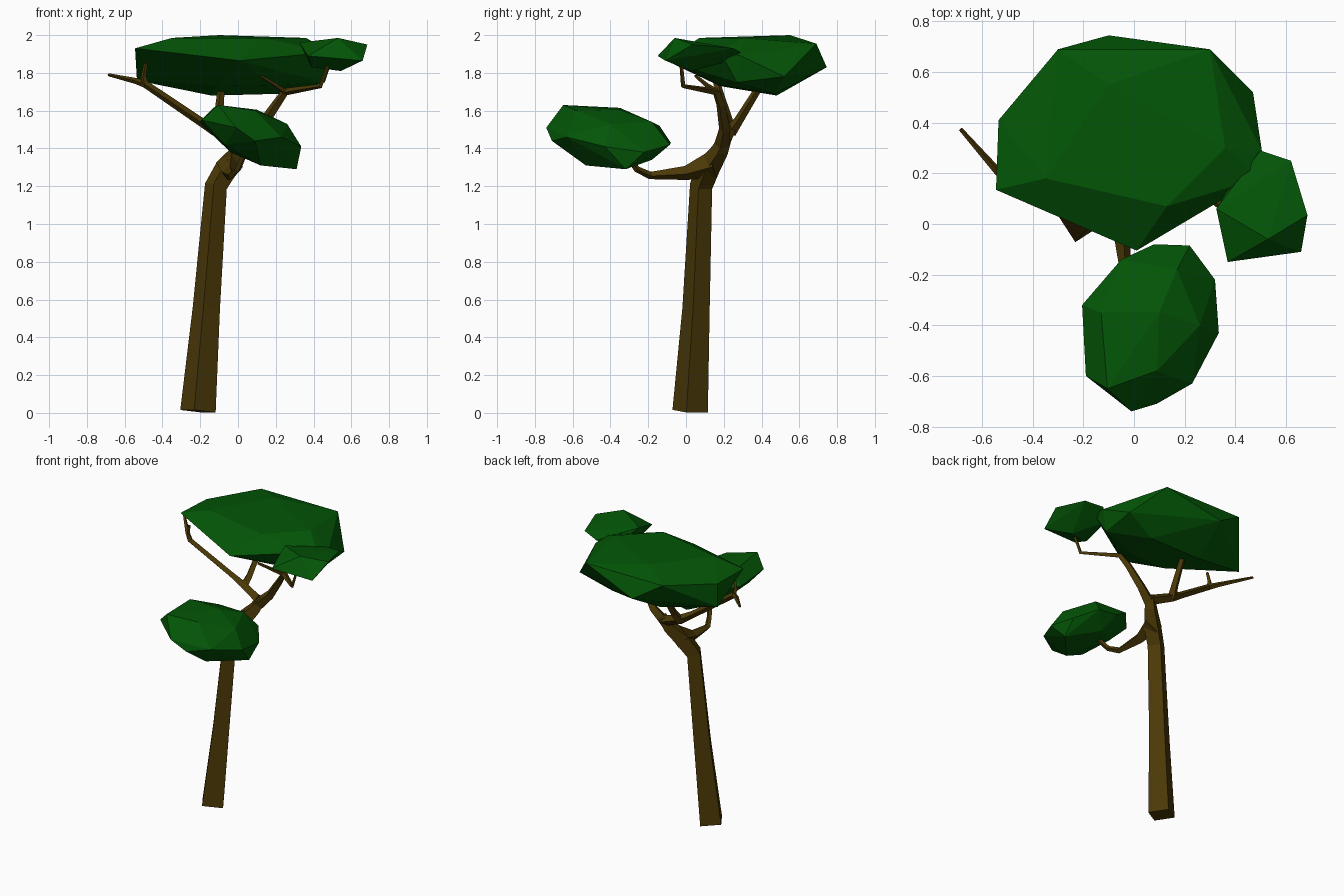
import bpy, bmesh, math
from mathutils import Vector


def material(name, rgb):
    m = bpy.data.materials.new(name)
    m.diffuse_color = (*rgb, 1)
    return m


BARK = material("brown bark", (0.071, 0.041, 0.002))
LEAF = material("dark green leaves", (0.001, 0.092, 0.002))


def finish(name, bm, mat):
    bmesh.ops.recalc_face_normals(bm, faces=bm.faces)
    me = bpy.data.meshes.new(name)
    bm.to_mesh(me)
    bm.free()
    me.materials.append(mat)
    ob = bpy.data.objects.new(name, me)
    bpy.context.collection.objects.link(ob)
    return ob


def limb(name, path):
    """Four-sided tapered tube through (x, y, z, radius) points."""
    bm = bmesh.new()
    pts = [Vector(p[:3]) for p in path]
    n = len(pts)
    old = Vector((0, 0, 1))
    u = Vector((0.978, -0.21, 0))
    prev = None
    for i, p in enumerate(pts):
        a = (p - pts[i - 1]).normalized() if i else Vector()
        b = (pts[i + 1] - p).normalized() if i < n - 1 else Vector()
        t = (a + b).normalized()
        u = old.rotation_difference(t) @ u
        old = t
        v = t.cross(u)
        r = path[i][3]
        ring = [bm.verts.new(p + r * (math.cos(k * math.pi / 2) * u + math.sin(k * math.pi / 2) * v))
                for k in range(4)]
        if prev:
            for k in range(4):
                bm.faces.new((prev[k], prev[(k + 1) % 4], ring[(k + 1) % 4], ring[k]))
        else:
            bm.faces.new(ring[::-1])
        prev = ring
    bm.faces.new(prev)
    return finish(name, bm, BARK)


def clump(name, pts):
    """Faceted foliage: convex hull of a few points."""
    bm = bmesh.new()
    for p in pts:
        bm.verts.new(p)
    bmesh.ops.convex_hull(bm, input=bm.verts)
    bmesh.ops.delete(bm, geom=[v for v in bm.verts if not v.link_faces], context='VERTS')
    bmesh.ops.dissolve_limit(bm, angle_limit=math.radians(2), verts=bm.verts, edges=bm.edges)
    return finish(name, bm, LEAF)


# Trunk, bending back and right near the top
limb("trunk", [(-0.212, 0.022, 0.009, 0.096), (-0.168, 0.053, 0.55, 0.074),
               (-0.117, 0.080, 1.20, 0.061), (-0.055, 0.120, 1.305, 0.064),
               (0.010, 0.18, 1.39, 0.046), (0.04, 0.208, 1.46, 0.036)])

# Low limb reaching forward, thick where it joins the trunk
limb("front_limb", [(-0.045, 0.14, 1.315, 0.072), (-0.050, 0.0, 1.27, 0.038),
                    (-0.035, -0.19, 1.257, 0.020), (0.0, -0.26, 1.29, 0.017),
                    (0.03, -0.31, 1.36, 0.014)])

# Left limb with its twigs
limb("left_limb", [(0.04, 0.20, 1.43, 0.036), (-0.12, 0.235, 1.495, 0.030),
                   (-0.21, 0.225, 1.55, 0.023), (-0.49, 0.165, 1.74, 0.020),
                   (-0.54, 0.21, 1.757, 0.016), (-0.685, 0.375, 1.79, 0.008)])
limb("left_twig", [(-0.49, 0.165, 1.735, 0.020), (-0.50, 0.16, 1.78, 0.014), (-0.488, 0.15, 1.85, 0.011)])
limb("rear_limb", [(-0.12, 0.235, 1.485, 0.032), (-0.105, 0.28, 1.55, 0.025), (-0.085, 0.41, 1.76, 0.018)])

# Right limb with its twigs
limb("right_limb", [(0.03, 0.19, 1.42, 0.040), (0.11, 0.205, 1.50, 0.031),
                    (0.20, 0.185, 1.63, 0.025), (0.25, 0.16, 1.70, 0.021),
                    (0.435, -0.015, 1.73, 0.013), (0.475, -0.025, 1.84, 0.010)])
limb("right_twig", [(0.25, 0.16, 1.70, 0.017), (0.20, 0.11, 1.735, 0.012), (0.12, 0.05, 1.785, 0.008)])

# Foliage clumps
clump("main_canopy", [
    (-0.545, 0.135, 1.93), (-0.535, 0.41, 1.925), (-0.535, 0.41, 1.76),
    (-0.35, 0.18, 1.985), (0.13, 0.07, 1.985), (0.36, 0.30, 1.985), (-0.10, 0.55, 2.0),
    (-0.30, 0.69, 1.955), (0.30, 0.69, 1.955), (-0.10, 0.745, 1.83),
    (0.47, 0.52, 1.78), (0.505, 0.29, 1.89), (0.49, 0.18, 1.91), (0.46, 0.27, 1.75),
    (0.01, -0.105, 1.865), (0.25, 0.47, 1.69), (-0.14, 0.48, 1.68),
    (-0.11, 0.18, 1.73), (0.18, 0.18, 1.735)])

clump("front_canopy", [
    (-0.205, -0.32, 1.54), (-0.19, -0.60, 1.55), (-0.105, -0.65, 1.63), (-0.13, -0.35, 1.615),
    (0.10, -0.35, 1.605), (0.09, -0.58, 1.60), (-0.01, -0.74, 1.51), (0.09, -0.71, 1.44),
    (0.23, -0.63, 1.46), (0.335, -0.43, 1.41), (0.32, -0.22, 1.38), (0.26, -0.40, 1.53),
    (0.22, -0.085, 1.42), (0.17, -0.18, 1.54), (0.08, -0.08, 1.43), (-0.05, -0.14, 1.52),
    (0.31, -0.32, 1.29), (0.12, -0.53, 1.31), (0.12, -0.18, 1.34), (-0.04, -0.30, 1.38),
    (-0.07, -0.60, 1.42)])

clump("right_canopy", [
    (0.53, -0.06, 1.985), (0.37, -0.15, 1.89), (0.66, -0.11, 1.865), (0.685, 0.035, 1.95),
    (0.62, 0.25, 1.93), (0.50, 0.29, 1.91), (0.325, 0.06, 1.96), (0.545, 0.03, 1.81),
    (0.39, -0.01, 1.83), (0.42, 0.22, 1.86)])
